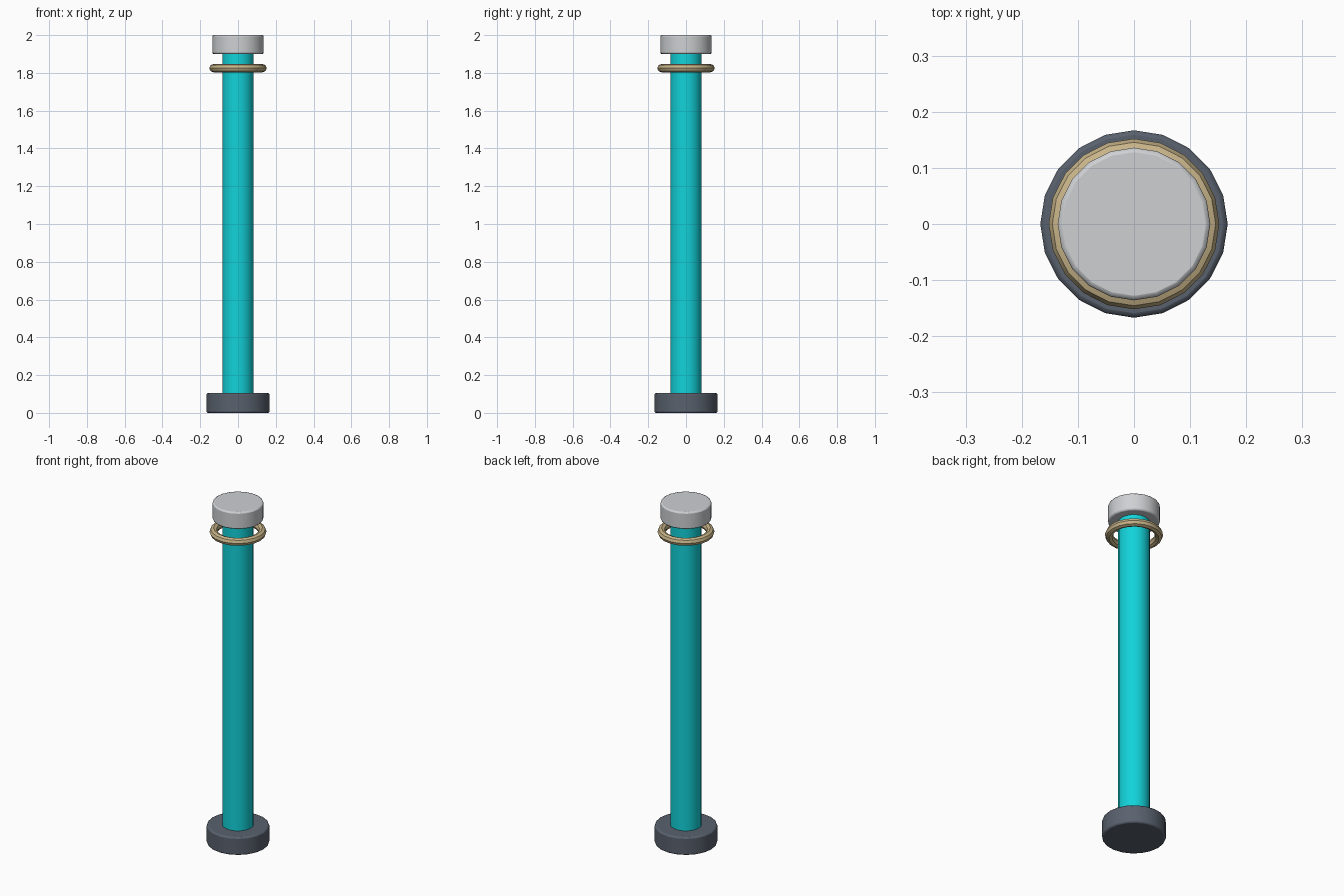
import bpy
from math import pi, radians

cube = bpy.data.objects.get("Cube")
if cube:
    bpy.data.objects.remove(cube, do_unlink=True)


def material(name, rgb):
    m = bpy.data.materials.new(name)
    m.use_nodes = True
    m.diffuse_color = (*rgb, 1)
    m.node_tree.nodes["Principled BSDF"].inputs["Base Color"].default_value = (*rgb, 1)
    return m


def finish(name, mat, angle=40):
    ob = bpy.context.object
    ob.name = ob.data.name = name
    ob.data.materials.append(mat)
    bpy.ops.object.shade_smooth_by_angle(angle=radians(angle))
    return ob


def cylinder(name, radius, bottom, top, mat, bevel=0):
    bpy.ops.mesh.primitive_cylinder_add(
        vertices=20, radius=radius, depth=top - bottom,
        location=(0, 0, (bottom + top) / 2))
    ob = finish(name, mat)
    if bevel:
        mod = ob.modifiers.new("Rounded rims", 'BEVEL')
        mod.width = bevel
        mod.segments = 2
        mod.limit_method = 'ANGLE'
        mod.angle_limit = radians(40)
    return ob


slate = material("slate grey", (0.10, 0.12, 0.155))
cyan = material("bright cyan", (0.006, 0.65, 0.70))
silver = material("light silver", (0.62, 0.63, 0.65))
gold = material("pale gold", (0.58, 0.46, 0.25))

# Foot, shaft and cap stacked on the centre line
cylinder("base", 0.167, 0, 0.105, slate, 0.008)
cylinder("shaft", 0.083, 0.10, 1.905, cyan)
cylinder("cap", 0.136, 1.90, 2.0, silver, 0.008)

# Loose ring floating around the shaft below the cap
bpy.ops.mesh.primitive_torus_add(
    major_segments=20, minor_segments=8, major_radius=0.13,
    minor_radius=0.022, location=(0, 0, 1.825))
finish("ring", gold, 30)
